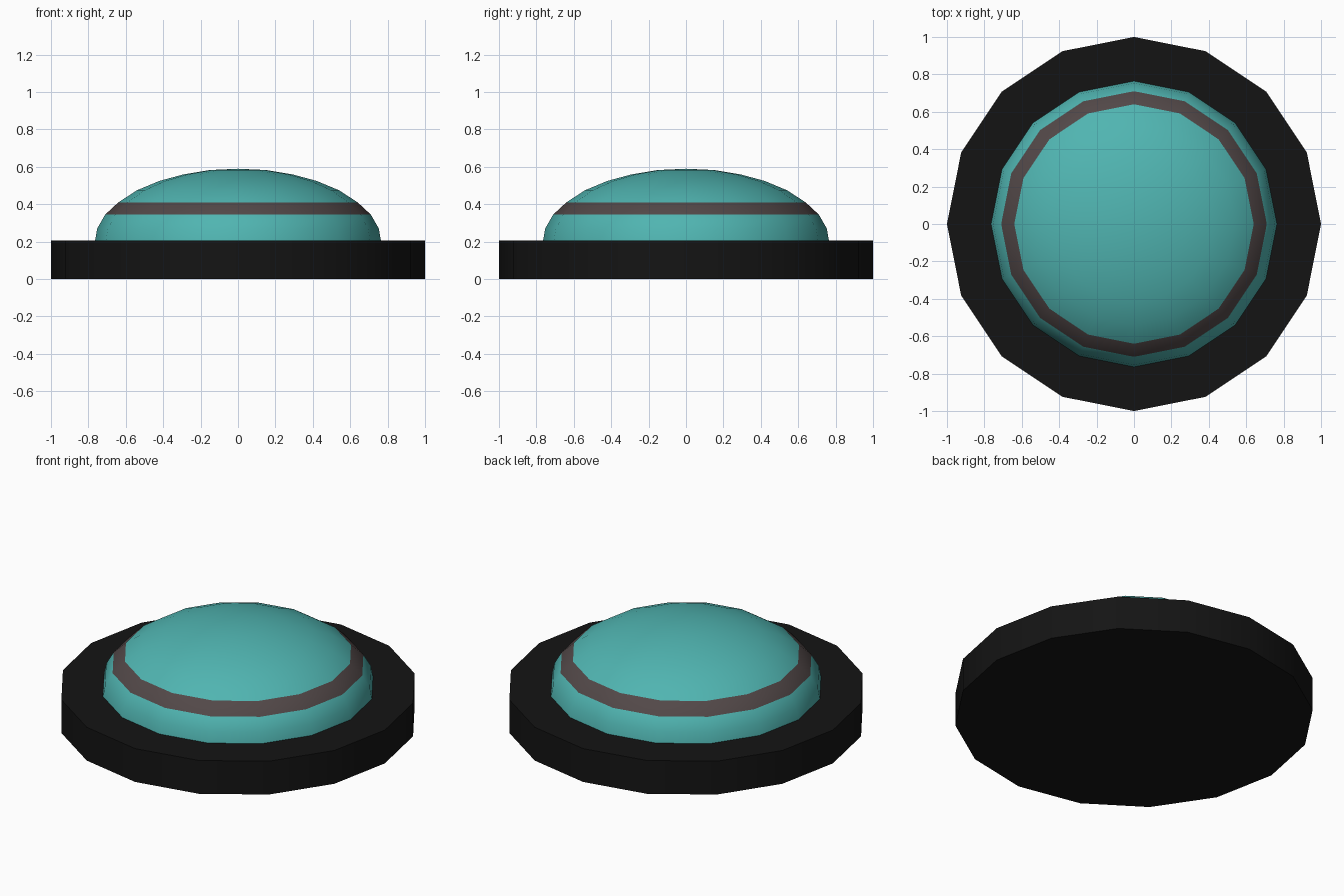
import bpy, bmesh
from math import cos, sin, pi, radians

if "Cube" in bpy.data.objects:
    bpy.data.objects.remove(bpy.data.objects["Cube"])

SIDES = 16


def material(name, rgb):
    m = bpy.data.materials.new(name)
    m.diffuse_color = (*rgb, 1)
    m.use_nodes = True
    m.node_tree.nodes["Principled BSDF"].inputs["Base Color"].default_value = m.diffuse_color
    return m


def lathe(name, profile, mats, band=None):
    """Turn a (radius, z) profile around z; radius 0 makes a pole."""
    bm = bmesh.new()
    rings = []
    for r, z in profile:
        n = SIDES if r else 1
        rings.append([bm.verts.new((r * cos(2 * pi * i / SIDES),
                                    r * sin(2 * pi * i / SIDES), z)) for i in range(n)])
    for k, (a, b) in enumerate(zip(rings, rings[1:])):
        for i in range(SIDES):
            j = (i + 1) % SIDES
            quad = [a[i % len(a)], a[j % len(a)], b[j % len(b)], b[i % len(b)]]
            face = bm.faces.new(list(dict.fromkeys(quad)))
            face.material_index = int(k == band)
    mesh = bpy.data.meshes.new(name)
    bm.to_mesh(mesh)
    bm.free()
    for m in mats:
        mesh.materials.append(m)
    ob = bpy.data.objects.new(name, mesh)
    bpy.context.collection.objects.link(ob)
    bpy.ops.object.select_all(action='DESELECT')
    ob.select_set(True)
    bpy.context.view_layer.objects.active = ob
    bpy.ops.object.shade_smooth_by_angle(angle=radians(40))
    return ob


black = material("black", (0.007, 0.007, 0.007))
teal = material("teal", (0.08, 0.46, 0.44))
grey_brown = material("grey_brown", (0.085, 0.065, 0.065))

# Flat sixteen-sided base
lathe("base", [(0, 0), (1, 0), (1, 0.205), (0, 0.205)], [black])

# Low dome with one coloured band of faces
lathe("dome", [(0.765, 0.2), (0.753, 0.27), (0.71, 0.345), (0.64, 0.41), (0.54, 0.475),
               (0.42, 0.525), (0.29, 0.56), (0.15, 0.583), (0, 0.59)],
      [teal, grey_brown], band=2)
